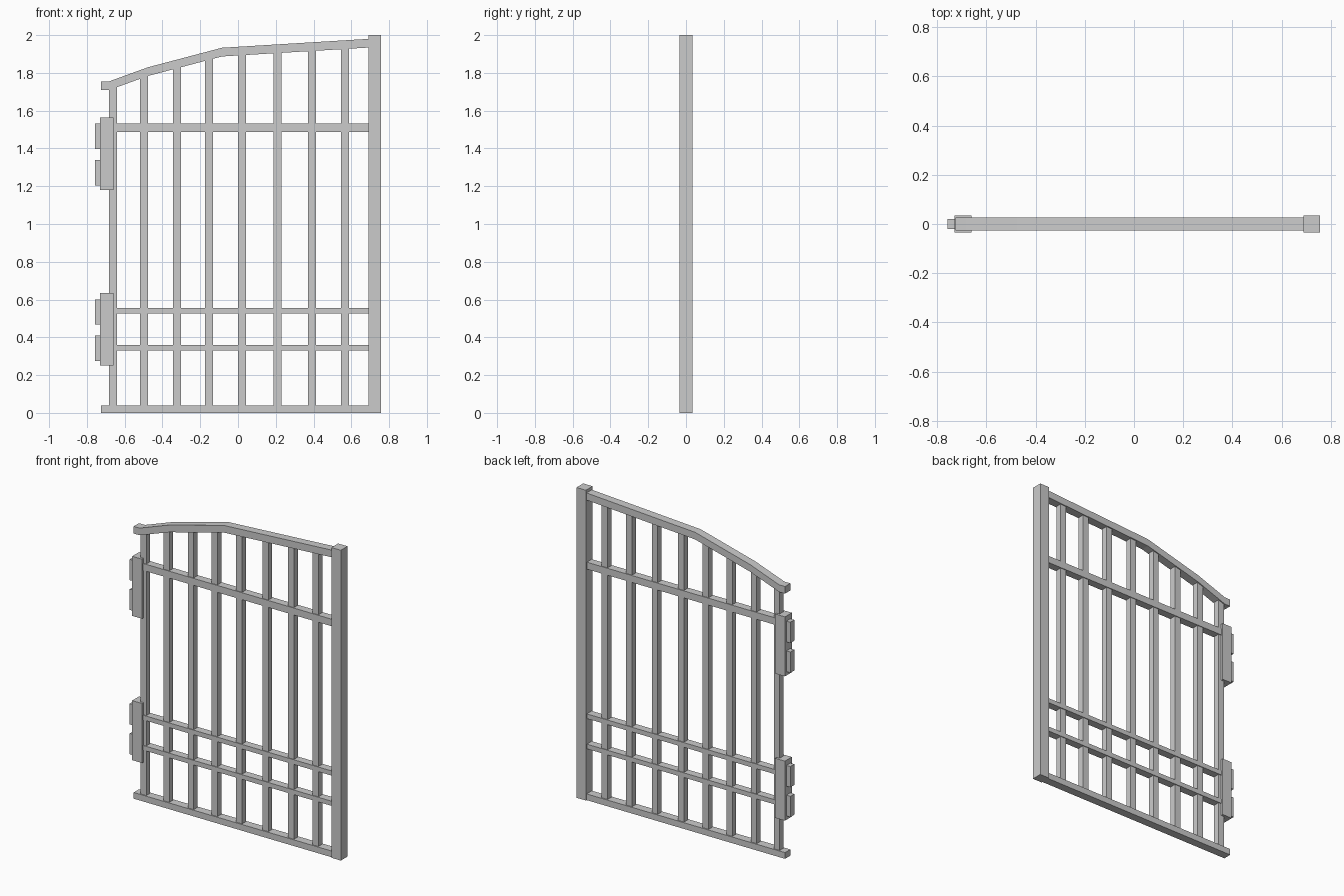
import bpy, bmesh

if "Cube" in bpy.data.objects:
    bpy.data.objects.remove(bpy.data.objects["Cube"])


def box(name, x0, x1, z0, z1, half_depth):
    """Axis-aligned block centred on y = 0."""
    return prism(name, [(x0, z0), (x1, z0), (x1, z1), (x0, z1)], half_depth)


def prism(name, outline, half_depth):
    """Extrude an x-z outline symmetrically along y."""
    bm = bmesh.new()
    face = bm.faces.new([bm.verts.new((x, -half_depth, z)) for x, z in outline])
    ext = bmesh.ops.extrude_face_region(bm, geom=[face])
    moved = [g for g in ext["geom"] if isinstance(g, bmesh.types.BMVert)]
    bmesh.ops.translate(bm, verts=moved, vec=(0, 2 * half_depth, 0))
    bmesh.ops.recalc_face_normals(bm, faces=bm.faces)
    mesh = bpy.data.meshes.new(name)
    bm.to_mesh(mesh)
    bm.free()
    obj = bpy.data.objects.new(name, mesh)
    bpy.context.collection.objects.link(obj)
    return obj


# Bent top rail: upper edge and parallel lower edge
top = [(-0.725, 1.755), (-0.683, 1.755), (-0.476, 1.83), (-0.085, 1.933), (0.69, 1.98)]
RAIL = 0.046
prism("top_rail", top + [(x, z - RAIL) for x, z in reversed(top)], 0.027)


def rail_height(x):
    for (xa, za), (xb, zb) in zip(top, top[1:]):
        if xa <= x <= xb:
            return za + (zb - za) * (x - xa) / (xb - xa)


# Latch post and bottom rail
box("latch_post", 0.69, 0.757, 0, 2, 0.034)
box("bottom_rail", -0.725, 0.69, 0, 0.04, 0.027)

# Horizontal cross rails
for i, (z0, z1) in enumerate([(0.33, 0.36), (0.525, 0.555), (1.488, 1.533)]):
    box(f"cross_rail_{i + 1}", -0.66, 0.69, z0, z1, 0.025)

# Vertical bars, tops sloped to sit just inside the top rail
BAR = 0.042
for i, x in enumerate([-0.682, -0.518, -0.344, -0.175, 0.001, 0.188, 0.371, 0.545]):
    a, b = x, x + BAR
    prism(f"bar_{i + 1}", [(a, 0.035), (b, 0.035), (b, rail_height(b) - 0.04),
                           (a, rail_height(a) - 0.04)], 0.02)

# Hinges: a block with two knuckles each
for name, z in (("lower", 0.25), ("upper", 1.18)):
    box(f"{name}_hinge_block", -0.73, -0.66, z, z + 0.384, 0.035)
    for k, dz in enumerate((0.025, 0.217)):
        box(f"{name}_hinge_knuckle_{k + 1}", -0.758, -0.725, z + dz, z + dz + 0.134, 0.02)
